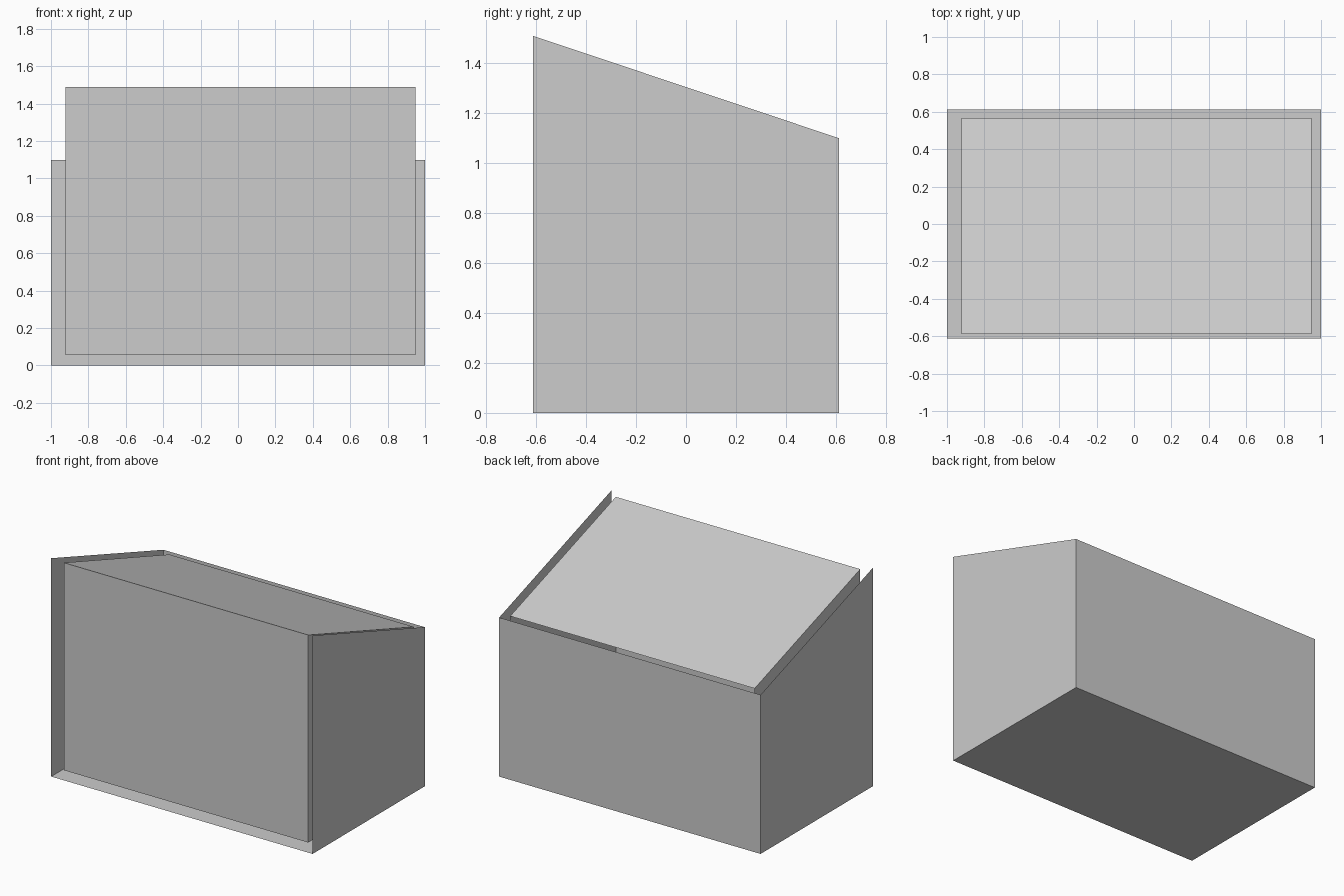
import bpy
import bmesh
from mathutils import Vector

if "Cube" in bpy.data.objects:
    bpy.data.objects.remove(bpy.data.objects["Cube"], do_unlink=True)

grey = bpy.data.materials.new("light grey")
grey.use_nodes = True
colour = (0.604, 0.604, 0.604, 1)
grey.diffuse_color = colour
grey.node_tree.nodes["Principled BSDF"].inputs["Base Color"].default_value = colour

FRONT, BACK, UP = Vector((0, -1, 0)), Vector((0, 1, 0)), Vector((0, 0, 1))


def wedge(name, x, y, bottom, front_top, back_top, open_sides):
    """Thin-walled box with a sloping top, left open towards some directions."""
    bm = bmesh.new()
    profile = [(y[0], bottom), (y[1], bottom), (y[1], back_top), (y[0], front_top)]
    side = bm.faces.new([bm.verts.new((x[0], py, pz)) for py, pz in profile])
    extruded = bmesh.ops.extrude_face_region(bm, geom=[side], use_keep_orig=True)
    verts = [v for v in extruded["geom"] if isinstance(v, bmesh.types.BMVert)]
    bmesh.ops.translate(bm, verts=verts, vec=(x[1] - x[0], 0, 0))
    bmesh.ops.recalc_face_normals(bm, faces=bm.faces[:])
    holes = [f for f in bm.faces if any(f.normal.dot(d) > 0.9 for d in open_sides)]
    bmesh.ops.delete(bm, geom=holes, context='FACES_ONLY')
    mesh = bpy.data.meshes.new(name)
    bm.to_mesh(mesh)
    bm.free()
    mesh.materials.append(grey)
    obj = bpy.data.objects.new(name, mesh)
    bpy.context.collection.objects.link(obj)
    return obj


# Outer casing: floor, back and two sides
wedge("outer_casing", (-1, 1), (-0.613, 0.613), 0, 1.51, 1.10, [FRONT, UP])

# Inner box: front, sloping lid, sides and floor
wedge("inner_box", (-0.922, 0.948), (-0.587, 0.567), 0.055, 1.49, 1.106, [BACK])
